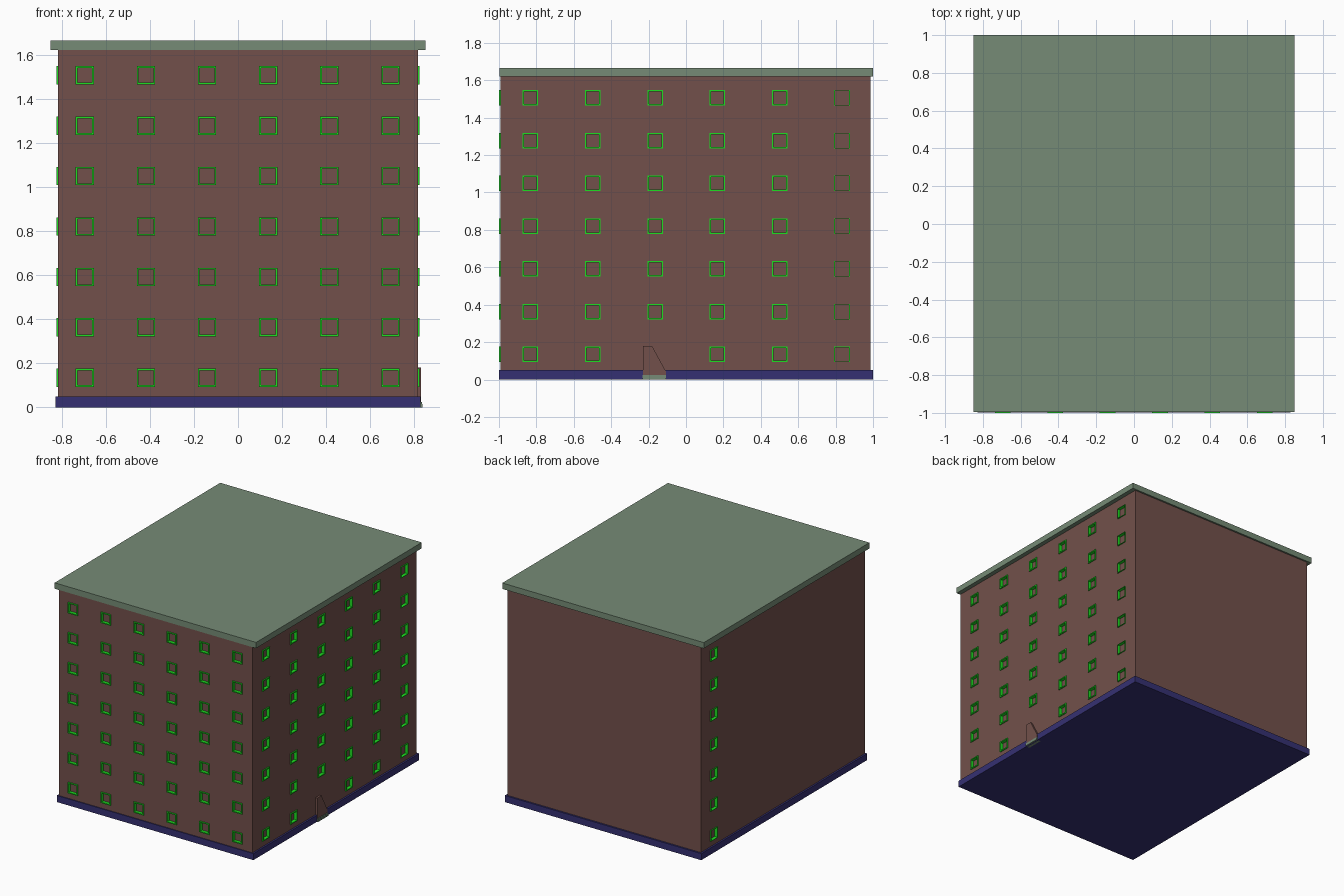
import bpy
import bmesh
from math import radians
from mathutils import Matrix

if "Cube" in bpy.data.objects:
    bpy.data.objects.remove(bpy.data.objects["Cube"])


def material(name, rgb):
    m = bpy.data.materials.new(name)
    m.use_nodes = True
    m.diffuse_color = (*rgb, 1)
    bsdf = next(n for n in m.node_tree.nodes if n.type == 'BSDF_PRINCIPLED')
    bsdf.inputs["Base Color"].default_value = (*rgb, 1)
    return m


brick = material("brick brown", (0.17, 0.081, 0.07))
green = material("frame green", (0.012, 0.75, 0.015))
sage = material("roof sage", (0.18, 0.26, 0.18))
navy = material("base navy", (0.036, 0.03, 0.17))


def finish(name, bm, *mats):
    mesh = bpy.data.meshes.new(name)
    bm.to_mesh(mesh)
    bm.free()
    for m in mats:
        mesh.materials.append(m)
    obj = bpy.data.objects.new(name, mesh)
    bpy.context.collection.objects.link(obj)
    return obj


def box(name, low, high, mat):
    bm = bmesh.new()
    size = [h - l for l, h in zip(low, high)]
    mid = [(h + l) / 2 for l, h in zip(low, high)]
    bmesh.ops.create_cube(bm, size=1, matrix=Matrix.Translation(mid) @ Matrix.Diagonal((*size, 1)))
    return finish(name, bm, mat)


WALL_LOW, WALL_HIGH = 0.05, 1.62
WALL_X, FRONT_Y, BACK_Y = 0.816, -0.992, 0.987
HALF = 0.0415
ROWS = [0.134 + 0.2287 * i for i in range(7)]


def cuts(start, centres, end):
    return [start] + [c + s for c in centres for s in (-HALF, HALF)] + [end]


def facade(name, start, end, columns, angle, offset, thin=None, skip=None):
    """Flat wall with raised window frames around shallow recesses."""
    bm = bmesh.new()
    us = cuts(start, columns, end)
    zs = cuts(WALL_LOW, ROWS if columns else [], WALL_HIGH)
    grid = [[bm.verts.new((u, 0, z)) for z in zs] for u in us]
    thick_cells, thin_cells = [], []
    for i in range(len(us) - 1):
        for j in range(len(zs) - 1):
            f = bm.faces.new((grid[i][j], grid[i + 1][j], grid[i + 1][j + 1], grid[i][j + 1]))
            cell = (i // 2, j // 2)
            if i % 2 and j % 2 and cell != skip:
                (thin_cells if cell[0] == thin else thick_cells).append(f)
    bm.normal_update()
    for cells, ring in ((thick_cells, 0.008), (thin_cells, 0.003)):
        # raise, border, then push the pane back
        for thickness, depth in ((0, 0.008), (ring, 0), (0, -0.025)):
            if cells:
                made = bmesh.ops.inset_individual(bm, faces=cells, thickness=thickness,
                                                  depth=depth, use_even_offset=True)
                for f in made["faces"]:
                    f.material_index = 1
                bm.normal_update()
    bm.transform(Matrix.Translation(offset) @ Matrix.Rotation(radians(angle), 4, 'Z'))
    return finish(name, bm, brick, green)


# Walls
front_columns = [-0.695 + 0.2774 * i for i in range(6)]
side_columns = [-0.832 + 0.3332 * i for i in range(6)]
facade("front_wall", -WALL_X, WALL_X, front_columns, 0, (0, FRONT_Y, 0))
facade("door_side_wall", FRONT_Y, BACK_Y, side_columns, 90, (WALL_X, 0, 0), thin=5, skip=(2, 0))
facade("plain_side_wall", -BACK_Y, -FRONT_Y, [-side_columns[5]], -90, (-WALL_X, 0, 0), thin=0)
facade("back_wall", -WALL_X, WALL_X, [], 180, (0, BACK_Y, 0))

# Roof slab and base
box("roof", (-0.85, -0.996, WALL_HIGH), (0.85, 1, 1.665), sage)
box("base", (-0.829, -0.999, 0), (0.829, 1, WALL_LOW), navy)

# Slanted doorway panel
bm = bmesh.new()
outline = [(-0.23, 0.02), (-0.108, 0.02), (-0.108, 0.045), (-0.182, 0.18), (-0.23, 0.18)]
panel = bm.faces.new([bm.verts.new((0.81, y, z)) for y, z in outline])
made = bmesh.ops.extrude_face_region(bm, geom=[panel])
bmesh.ops.translate(bm, vec=(0.021, 0, 0),
                    verts=[v for v in made["geom"] if isinstance(v, bmesh.types.BMVert)])
bmesh.ops.recalc_face_normals(bm, faces=bm.faces)
finish("door", bm, brick)

# Entrance steps
for i in range(3):
    box(f"step_{i + 1}", (0.8, -0.232, 0.008 * i), (0.838 - 0.002 * i, -0.106, 0.008 * (i + 1)), sage)
